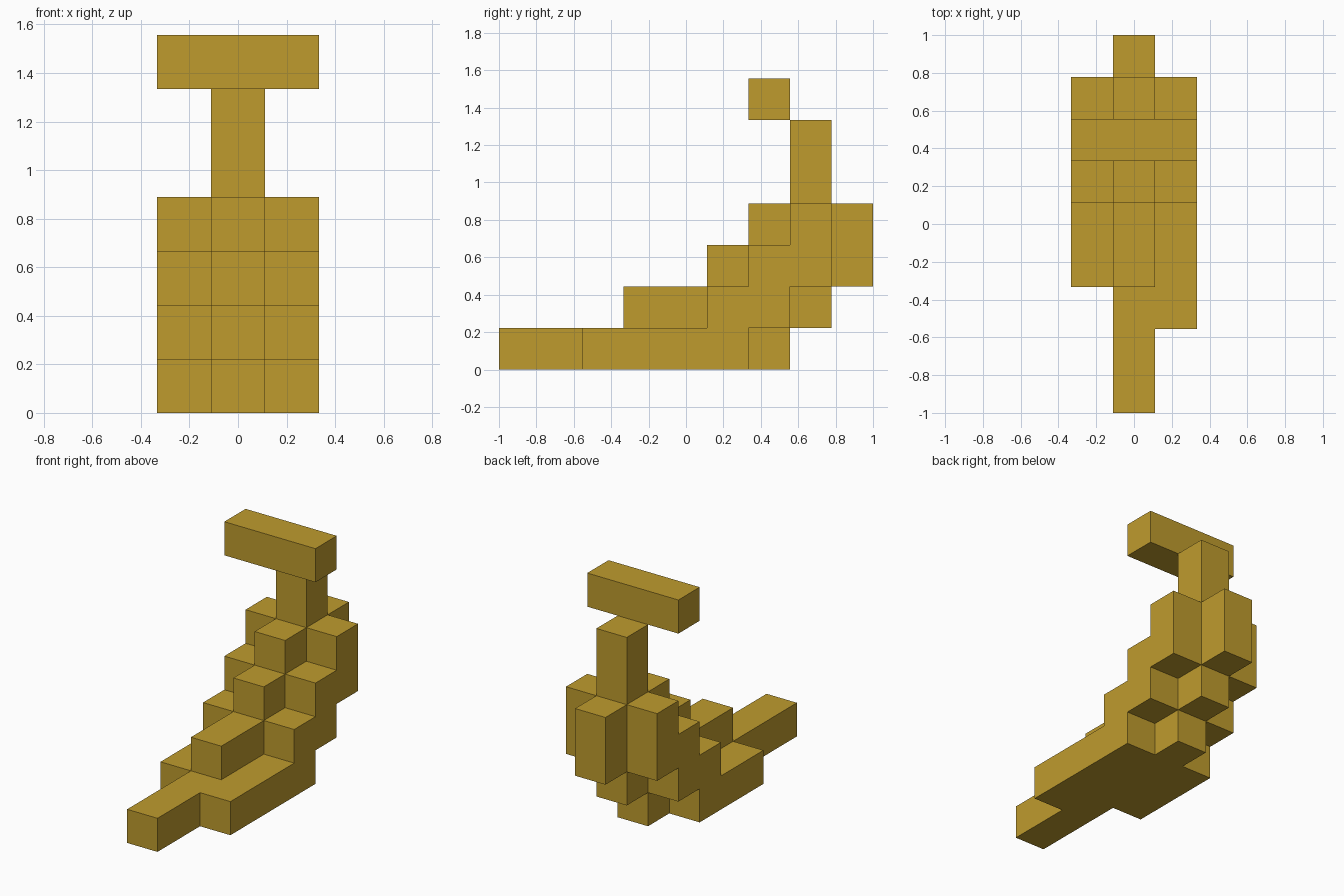
import bpy
import bmesh

cube = bpy.data.objects.get("Cube")
if cube:
    bpy.data.objects.remove(cube, do_unlink=True)

U = 2 / 9  # one block

gold = bpy.data.materials.new("gold")
gold.use_nodes = True
COLOUR = (0.52, 0.33, 0.027, 1)
gold.diffuse_color = COLOUR
gold.node_tree.nodes["Principled BSDF"].inputs["Base Color"].default_value = COLOUR


def slab(name, profile, x0, x1):
    """Extrude a (y, z) block profile from x0 to x1, all in block units."""
    bm = bmesh.new()
    verts = [bm.verts.new((x0 * U, y * U - 1, z * U)) for y, z in profile]
    face = bm.faces.new(verts)
    ext = bmesh.ops.extrude_face_region(bm, geom=[face])["geom"]
    moved = [v for v in ext if isinstance(v, bmesh.types.BMVert)]
    bmesh.ops.translate(bm, vec=((x1 - x0) * U, 0, 0), verts=moved)
    bmesh.ops.recalc_face_normals(bm, faces=bm.faces)
    mesh = bpy.data.meshes.new(name)
    bm.to_mesh(mesh)
    bm.free()
    mesh.materials.append(gold)
    obj = bpy.data.objects.new(name, mesh)
    bpy.context.collection.objects.link(obj)
    return obj


def side_profile(front):
    """Stepped flank; only the length of the bottom step differs by side."""
    return [(front, 0), (6, 0), (6, 1), (7, 1), (7, 2), (8, 2), (8, 4), (7, 4),
            (7, 3), (6, 3), (6, 2), (5, 2), (5, 1), (front, 1)]


# Central body: front tip, rising steps, rear bulge and upright post
core = [(0, 0), (7, 0), (7, 1), (8, 1), (8, 2), (9, 2), (9, 4), (8, 4), (8, 6),
        (7, 6), (7, 4), (6, 4), (6, 3), (5, 3), (5, 2), (3, 2), (3, 1), (0, 1)]
slab("central_body", core, -0.5, 0.5)

# Flanks, the left one reaching one block further forward
slab("left_flank", side_profile(2), 0.5, 1.5)
slab("right_flank", side_profile(3), -1.5, -0.5)

# Crossbar in front of the post top
slab("crossbar", [(6, 6), (7, 6), (7, 7), (6, 7)], -1.5, 1.5)
